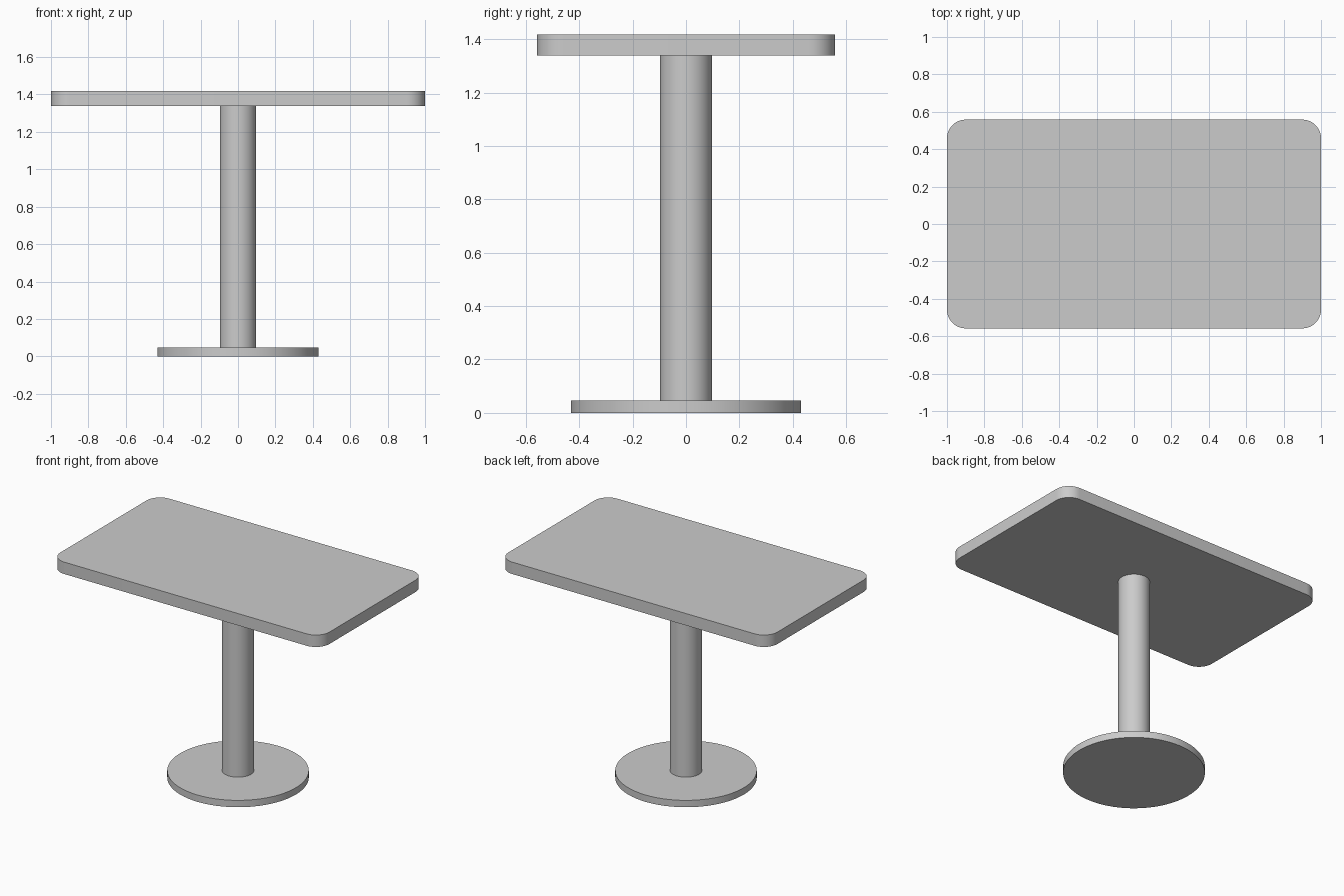
import bpy, bmesh
from math import radians

if "Cube" in bpy.data.objects:
    bpy.data.objects.remove(bpy.data.objects["Cube"])


def finish(bm, name):
    mesh = bpy.data.meshes.new(name)
    bm.to_mesh(mesh)
    bm.free()
    obj = bpy.data.objects.new(name, mesh)
    bpy.context.collection.objects.link(obj)
    bpy.ops.object.select_all(action='DESELECT')
    obj.select_set(True)
    bpy.context.view_layer.objects.active = obj
    bpy.ops.object.shade_smooth_by_angle(angle=radians(35))
    return obj


def cylinder(name, radius, z0, z1, sides):
    bm = bmesh.new()
    bmesh.ops.create_cone(bm, cap_ends=True, segments=sides,
                          radius1=radius, radius2=radius, depth=z1 - z0)
    bmesh.ops.translate(bm, verts=bm.verts, vec=(0, 0, (z0 + z1) / 2))
    return finish(bm, name)


def rounded_slab(name, size_x, size_y, z0, z1, corner):
    bm = bmesh.new()
    bmesh.ops.create_cube(bm, size=1)
    bmesh.ops.scale(bm, verts=bm.verts, vec=(size_x, size_y, z1 - z0))
    bmesh.ops.translate(bm, verts=bm.verts, vec=(0, 0, (z0 + z1) / 2))
    uprights = [e for e in bm.edges
                if abs(e.verts[0].co.z - e.verts[1].co.z) > 0.01]
    bmesh.ops.bevel(bm, geom=uprights, offset=corner, offset_type='OFFSET',
                    segments=10, profile=0.5, affect='EDGES')
    return finish(bm, name)


# Round foot plate
cylinder("base_plate", 0.431, 0.0, 0.046, 96)
# Central column
cylinder("column", 0.097, 0.046, 1.338, 64)
# Tabletop with rounded corners
rounded_slab("tabletop", 2.0, 1.116, 1.338, 1.418, 0.1)
